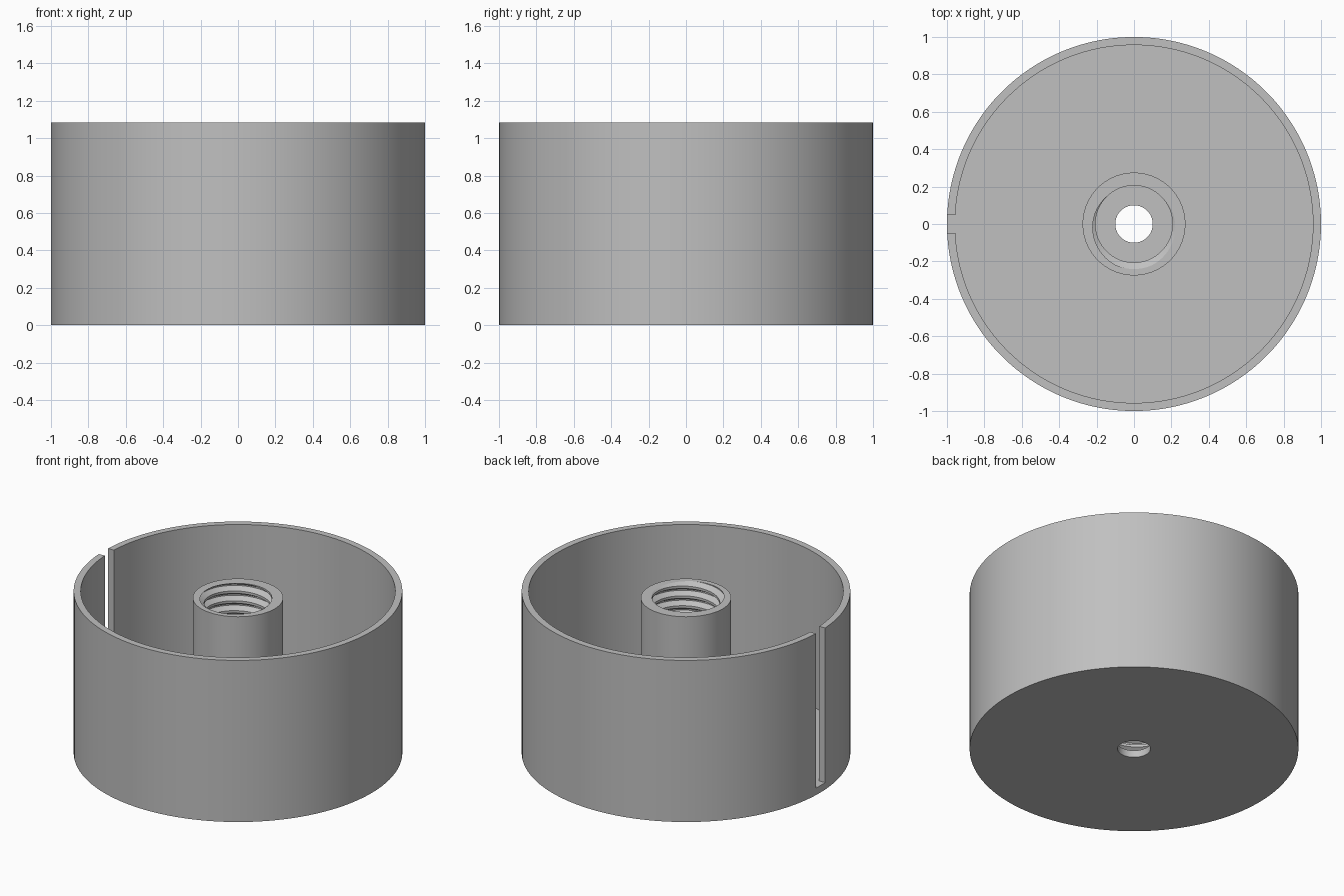
import bpy, bmesh, math

cube = bpy.data.objects.get("Cube")
if cube:
    bpy.data.objects.remove(cube, do_unlink=True)

# Main dimensions
HEIGHT, RADIUS, INNER, FLOOR = 1.085, 1.0, 0.957, 0.047
HOLE, SLOT_HALF = 0.1, 0.05
BOSS, BOSS_TOP, BOSS_BASE = 0.275, 1.04, FLOOR - 0.01
MINOR, MAJOR, PITCH = 0.206, 0.241, 0.066

grey = bpy.data.materials.new("plain_grey")
grey.use_nodes = True
colour = (0.527, 0.527, 0.527, 1)
grey.diffuse_color = colour
grey.node_tree.nodes["Principled BSDF"].inputs["Base Color"].default_value = colour


def polar(r, angle, z):
    return (r * math.cos(angle), r * math.sin(angle), z)


def finish(bm, name):
    """Weld the mesh, shade it smooth with sharp edges and link it."""
    bmesh.ops.remove_doubles(bm, verts=bm.verts, dist=1e-5)
    bmesh.ops.dissolve_degenerate(bm, edges=bm.edges, dist=1e-6)
    bmesh.ops.recalc_face_normals(bm, faces=bm.faces)
    mesh = bpy.data.meshes.new(name)
    bm.to_mesh(mesh)
    bm.free()
    mesh.materials.append(grey)
    obj = bpy.data.objects.new(name, mesh)
    bpy.context.collection.objects.link(obj)
    bpy.ops.object.select_all(action='DESELECT')
    obj.select_set(True)
    bpy.context.view_layer.objects.active = obj
    bpy.ops.object.shade_smooth_by_angle(angle=math.radians(30))
    return obj


def build_cup():
    """Revolved floor and wall, with the wall left out across the slot."""
    profile = [(HOLE, 0), (RADIUS, 0), (RADIUS, FLOOR), (RADIUS, HEIGHT),
               (INNER, HEIGHT), (INNER, FLOOR), (HOLE, FLOOR)]
    steps = 120
    half = math.asin(SLOT_HALF / RADIUS)
    span = 2 * (math.pi - half)
    angles = [math.pi + half + span * i / steps for i in range(steps + 1)]
    angles.append(math.pi)              # middle of the slot
    bm = bmesh.new()
    rings = [[bm.verts.new(polar(r, a, z)) for r, z in profile] for a in angles]
    count = len(profile)
    for i, ring in enumerate(rings):
        after = rings[(i + 1) % len(rings)]
        pairs = [(k, (k + 1) % count) for k in range(count)]
        if i >= steps:                  # slot: only the floor remains
            pairs = [p for p in pairs if p[0] not in (2, 3, 4)] + [(2, 5)]
        for k, m in pairs:
            bm.faces.new((ring[k], ring[m], after[m], after[k]))
    for ring in (rings[0], rings[steps]):   # slot sides
        bm.faces.new(ring[2:6])
    return finish(bm, "slotted_cup")


def thread_radius(u):
    """Radius of the internal thread at u pitches along its axis."""
    u %= 1
    if u < 0.25:
        depth = 0
    elif u < 0.5625:
        depth = (u - 0.25) / 0.3125
    elif u < 0.6875:
        depth = 1
    else:
        depth = (1 - u) / 0.3125
    return MINOR + (MAJOR - MINOR) * depth


def build_boss():
    """Central post with a helical thread cut down its bore."""
    steps = 72
    start = BOSS_TOP - 0.375 * PITCH
    turns = math.ceil((BOSS_TOP - BOSS_BASE) / PITCH)
    levels = [n + c for n in range(-turns - 2, 3)
              for c in (0, 0.25, 0.5625, 0.6875)]
    bm = bmesh.new()
    columns = []
    for i in range(steps + 1):
        turn = i / steps
        angle = 2 * math.pi * turn
        # outer edge at the base, up the bore, outer edge at the top
        points = [polar(BOSS, angle, BOSS_BASE)]
        for u in levels:
            z = start + PITCH * (turn + u)
            z = min(max(z, BOSS_BASE), BOSS_TOP)
            r = thread_radius((z - start) / PITCH - turn)
            points.append(polar(r, angle, z))
        points.append(polar(BOSS, angle, BOSS_TOP))
        columns.append([bm.verts.new(p) for p in points])
    for a, b in zip(columns, columns[1:]):
        for k in range(len(a)):
            m = (k + 1) % len(a)
            bm.faces.new((a[k], a[m], b[m], b[k]))
    return finish(bm, "threaded_boss")


build_cup()
build_boss()
